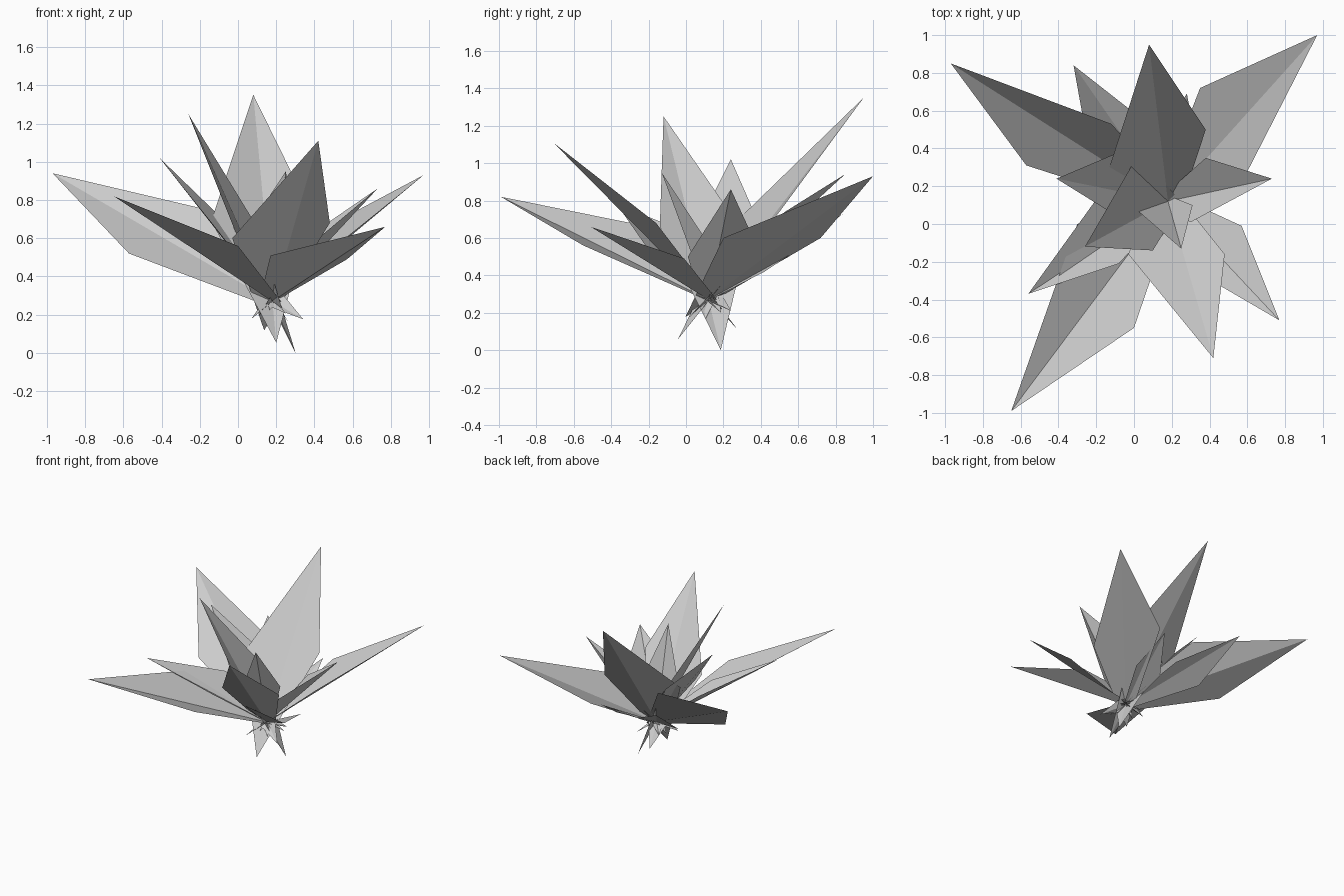
import bpy
import bmesh
from mathutils import Vector

default_cube = bpy.data.objects.get("Cube")
if default_cube:
    bpy.data.objects.remove(default_cube, do_unlink=True)

# One plain grey for the whole plant
grey = bpy.data.materials.new("pale_grey")
grey.use_nodes = True
colour = (0.6, 0.6, 0.6, 1)
grey.diffuse_color = colour
grey.node_tree.nodes["Principled BSDF"].inputs["Base Color"].default_value = colour

# All leaf creases pass through the heart of the plant
HEART = Vector((.18, .12, .27))


def make_leaf(name, tip, shoulder_a, shoulder_b, overshoot=.14):
    """Fold a kite along the straight crease from its tip to its pointed root."""
    tip = Vector(tip)
    root = HEART + (HEART - tip) * overshoot
    mesh = bpy.data.meshes.new(name)
    bm = bmesh.new()
    root_v, tip_v, side_a, side_b = [
        bm.verts.new(point) for point in (root, tip, shoulder_a, shoulder_b)]
    halves = [bm.faces.new((root_v, side_a, tip_v)),
              bm.faces.new((root_v, tip_v, side_b))]
    # Turn the face of the leaf upwards
    bm.normal_update()
    if sum(half.normal.z for half in halves) < 0:
        bmesh.ops.reverse_faces(bm, faces=halves)
    bm.to_mesh(mesh)
    bm.free()
    mesh.materials.append(grey)
    leaf = bpy.data.objects.new(name, mesh)
    bpy.context.scene.collection.objects.link(leaf)
    return leaf


# Long low leaves around the outside
make_leaf("back_right_leaf", (-.97, .85, .94), (-.12, .53, .74), (-.57, .31, .52))
make_leaf("front_right_leaf", (-.65, -.99, .82), (0, -.55, .56), (-.3, 0, .62), overshoot=.11)
make_leaf("back_left_leaf", (.97, 1, .93), (.35, .72, .6), (.56, .2, .6))
make_leaf("front_left_leaf", (.77, -.51, .66), (.57, -.01, .49), (.17, -.16, .51))

# Tall leaves rising from the middle
make_leaf("tall_back_leaf", (.08, .95, 1.35), (.38, .5, .74), (-.14, .27, .69), overshoot=.2)
make_leaf("tall_front_leaf", (.42, -.71, 1.11), (.48, -.16, .68), (-.03, -.16, .6), overshoot=.18)
make_leaf("tall_right_leaf", (-.26, -.12, 1.25), (0, .33, .6), (.1, -.14, .66), overshoot=.275)
make_leaf("inner_right_leaf", (-.41, .24, 1.02), (-.08, .38, .7), (-.12, .06, .66))
make_leaf("inner_front_leaf", (.25, -.13, .95), (.31, .1, .6), (.02, .07, .6))

# Shorter leaves filling the gaps
make_leaf("left_leaf", (.73, .24, .86), (.38, .35, .62), (.3, .01, .5))
make_leaf("right_leaf", (-.56, -.37, .78), (-.2, .13, .58), (-.08, -.21, .55))
make_leaf("back_leaf", (-.32, .84, .73), (-.25, .45, .45), (.05, .55, .5))
make_leaf("small_back_leaf", (.28, .69, .6), (.33, .42, .42), (.1, .42, .42))
